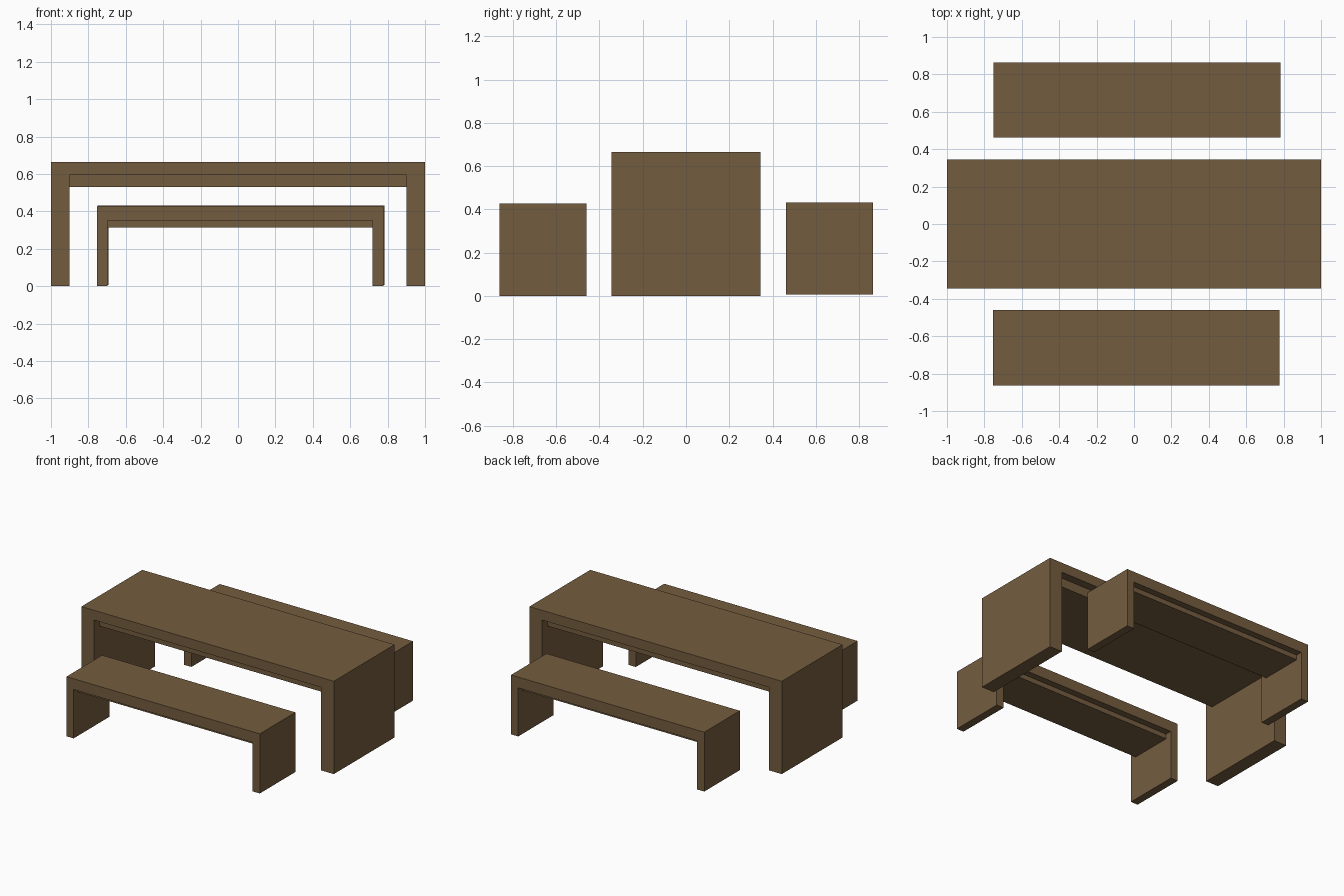
import bpy

if "Cube" in bpy.data.objects:
    bpy.data.objects.remove(bpy.data.objects["Cube"])

wood = bpy.data.materials.new("brown wood")
wood.diffuse_color = (0.175, 0.108, 0.050, 1)
wood.use_nodes = True
wood.node_tree.nodes["Principled BSDF"].inputs["Base Color"].default_value = wood.diffuse_color


def make_mesh(name, verts, faces):
    mesh = bpy.data.meshes.new(name)
    mesh.from_pydata(verts, [], faces)
    mesh.materials.append(wood)
    obj = bpy.data.objects.new(name, mesh)
    bpy.context.collection.objects.link(obj)
    return obj


def prism(name, profile, y0, y1):
    """Extrude an x-z outline (counter-clockwise seen from the front) along y."""
    n = len(profile)
    verts = [(x, y, z) for y in (y0, y1) for x, z in profile]
    faces = [tuple(range(n)), tuple(range(2 * n - 1, n - 1, -1))]
    faces += [(i, i + n, (i + 1) % n + n, (i + 1) % n) for i in range(n)]
    return make_mesh(name, verts, faces)


def trestle(name, x0, x1, y0, y1, z0, top, leg, under, apron, inset):
    # slab top and two panel legs in one U-shaped frame
    a, b = x0 + leg, x1 - leg
    prism(name + "_frame", [(x0, z0), (a, z0), (a, under), (b, under),
                            (b, z0), (x1, z0), (x1, top), (x0, top)], y0, y1)
    # recessed block below the top
    prism(name + "_apron", [(a, apron), (b, apron), (b, under), (a, under)],
          y0 + inset, y1 - inset)


trestle("table", -1, 1, -0.344, 0.344, 0, 0.665, 0.10, 0.595, 0.53, 0.06)
trestle("front_bench", -0.755, 0.777, -0.863, -0.46, 0, 0.427, 0.057, 0.35, 0.315, 0.047)
trestle("back_bench", -0.75, 0.782, 0.462, 0.864, 0.007, 0.432, 0.057, 0.355, 0.32, 0.047)
